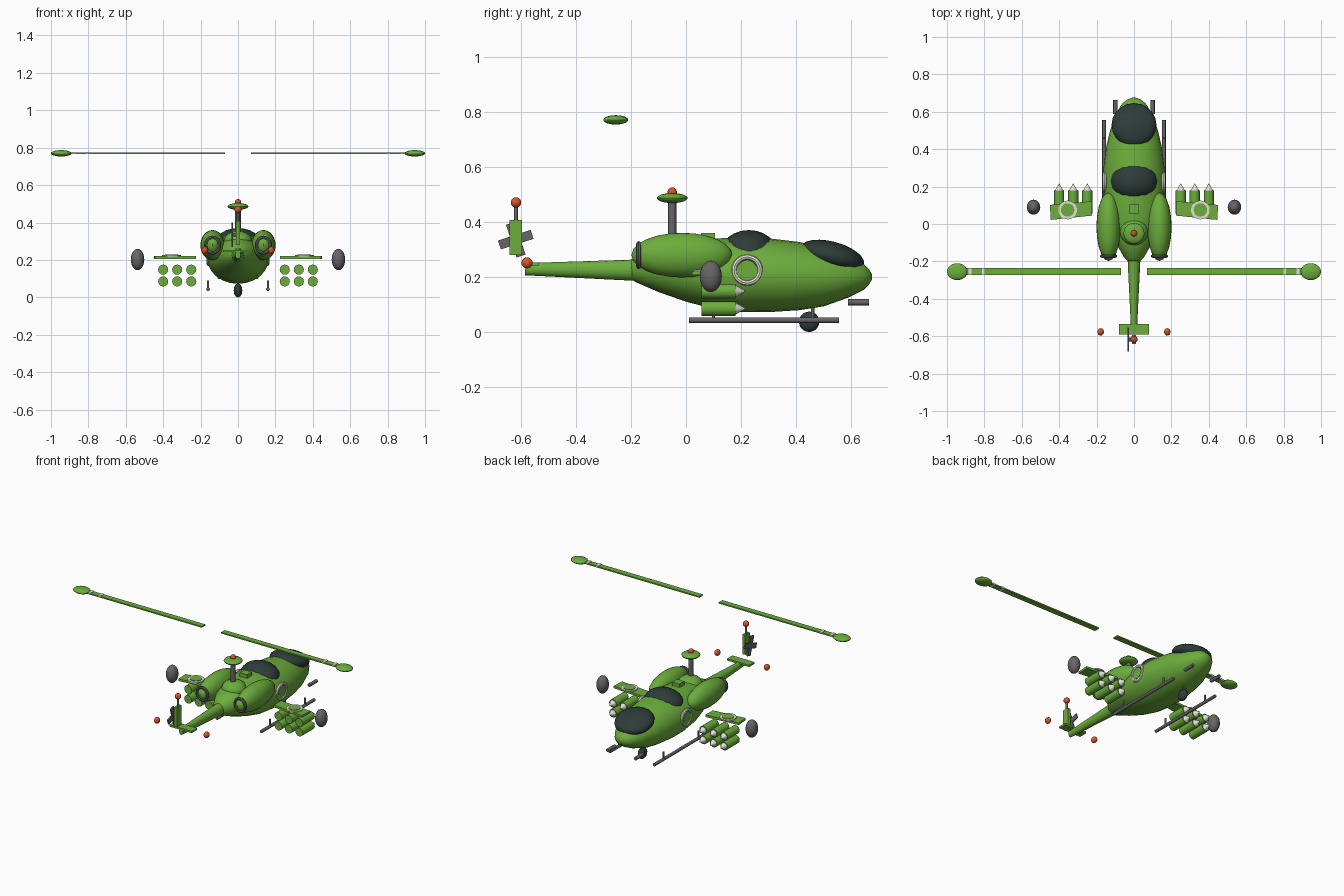
import bpy, bmesh, math
from mathutils import Vector, Matrix

if "Cube" in bpy.data.objects:
    bpy.data.objects.remove(bpy.data.objects["Cube"])


def material(name, rgb):
    m = bpy.data.materials.new(name)
    m.diffuse_color = (*rgb, 1)
    m.use_nodes = True
    m.node_tree.nodes["Principled BSDF"].inputs["Base Color"].default_value = m.diffuse_color
    return m


GREEN = material("leaf_green", (0.15, 0.42, 0.045))
GLASS = material("dark_glass", (0.026, 0.045, 0.04))
GREY = material("metal_grey", (0.135, 0.13, 0.13))
WHITE = material("off_white", (0.75, 0.75, 0.69))
RED = material("signal_red", (0.67, 0.09, 0.026))


def finish(name, bm, mat):
    bmesh.ops.recalc_face_normals(bm, faces=bm.faces[:])
    me = bpy.data.meshes.new(name)
    bm.to_mesh(me)
    bm.free()
    me.materials.append(mat)
    ob = bpy.data.objects.new(name, me)
    bpy.context.collection.objects.link(ob)
    bpy.ops.object.select_all(action='DESELECT')
    ob.select_set(True)
    bpy.context.view_layer.objects.active = ob
    bpy.ops.object.shade_smooth_by_angle(angle=math.radians(40))
    return ob


def ball(name, loc, rad, mat, tilt=0, seg=20, rings=12):
    bm = bmesh.new()
    m = Matrix.Translation(loc) @ Matrix.Rotation(tilt, 4, 'X') @ Matrix.Diagonal((*rad, 1))
    bmesh.ops.create_uvsphere(bm, u_segments=seg, v_segments=rings, radius=1, matrix=m)
    return finish(name, bm, mat)


def rod(name, a, b, r1, r2, mat, seg=16):
    # cylinder or cone from point a to point b
    a, b = Vector(a), Vector(b)
    d = b - a
    bm = bmesh.new()
    m = Matrix.Translation((a + b) / 2) @ d.to_track_quat('Z', 'Y').to_matrix().to_4x4()
    bmesh.ops.create_cone(bm, cap_ends=True, segments=seg, radius1=r1, radius2=r2,
                          depth=d.length, matrix=m)
    return finish(name, bm, mat)


def box(name, loc, size, mat, tilt=0):
    bm = bmesh.new()
    m = Matrix.Translation(loc) @ Matrix.Rotation(tilt, 4, 'X') @ Matrix.Diagonal((*size, 1))
    bmesh.ops.create_cube(bm, size=1, matrix=m)
    return finish(name, bm, mat)


def torus(name, loc, axis, major, minor, mat, stretch=1.0, n=28, k=8):
    # ring around the given axis, stretched along z
    bm = bmesh.new()
    q = Vector(axis).to_track_quat('Z', 'Y')
    vs = []
    for i in range(n):
        a = 2 * math.pi * i / n
        for j in range(k):
            b = 2 * math.pi * j / k
            r = major + minor * math.cos(b)
            p = q @ Vector((r * math.cos(a), r * math.sin(a), minor * math.sin(b)))
            p.z *= stretch
            vs.append(bm.verts.new(p + Vector(loc)))
    for i in range(n):
        for j in range(k):
            i2, j2 = (i + 1) % n, (j + 1) % k
            bm.faces.new((vs[i * k + j], vs[i2 * k + j], vs[i2 * k + j2], vs[i * k + j2]))
    return finish(name, bm, mat)


def loft(name, rows, mat, n=24):
    # elliptical sections along y: (y, half width, centre z, half height)
    bm = bmesh.new()
    rings = []
    for y, w, z, h in rows:
        rings.append([bm.verts.new((w * math.cos(2 * math.pi * i / n), y,
                                    z + h * math.sin(2 * math.pi * i / n))) for i in range(n)])
    for r, s in zip(rings, rings[1:]):
        for i in range(n):
            bm.faces.new((r[i], r[(i + 1) % n], s[(i + 1) % n], s[i]))
    bm.faces.new(rings[0])
    bm.faces.new(rings[-1])
    return finish(name, bm, mat)


# Fuselage and tail boom
loft("fuselage", [(-0.2, 0.03, 0.225, 0.034), (-0.18, 0.052, 0.23, 0.05), (-0.1, 0.098, 0.23, 0.085),
                  (0, 0.138, 0.222, 0.112), (0.1, 0.158, 0.212, 0.128), (0.2, 0.165, 0.207, 0.134),
                  (0.3, 0.163, 0.206, 0.134), (0.41, 0.149, 0.203, 0.124), (0.5, 0.128, 0.2, 0.107),
                  (0.59, 0.097, 0.2, 0.075), (0.645, 0.062, 0.2, 0.047), (0.665, 0.037, 0.2, 0.027),
                  (0.675, 0.012, 0.2, 0.01)], GREEN)
loft("tail_boom", [(-0.585, 0.015, 0.228, 0.022), (-0.15, 0.036, 0.224, 0.04)], GREEN, 16)

# Canopies
ball("front_canopy", (0, 0.53, 0.276), (0.12, 0.12, 0.052), GLASS, math.radians(-15))
ball("rear_canopy", (0, 0.228, 0.285), (0.126, 0.104, 0.085), GLASS)

# Mast and hub
ball("mast_dome", (0, -0.04, 0.3), (0.075, 0.075, 0.055), GREEN)
rod("mast", (0, -0.05, 0.32), (0, -0.05, 0.48), 0.015, 0.015, GREY)
ball("hub_disc", (0, -0.05, 0.486), (0.056, 0.056, 0.018), GREEN)
ball("hub_light", (0, -0.05, 0.508), (0.017, 0.017, 0.017), RED)
box("roof_box", (0, 0.08, 0.34), (0.052, 0.05, 0.04), GREEN)

# Tail fin, stabiliser and tail rotor
box("stabiliser", (0, -0.563, 0.247), (0.16, 0.055, 0.012), GREEN)
box("tail_fin", (0, -0.618, 0.343), (0.02, 0.047, 0.128), GREEN)
rod("fin_mast", (0, -0.617, 0.4), (0, -0.617, 0.47), 0.007, 0.007, GREY)
ball("fin_light", (0, -0.617, 0.47), (0.019, 0.019, 0.019), RED)
for i, t in enumerate((18, 108)):
    box(f"tail_rotor_blade_{i}", (-0.03, -0.618, 0.335), (0.008, 0.125, 0.034), GREY, math.radians(t))
rod("tail_rotor_axle", (-0.034, -0.618, 0.335), (0, -0.618, 0.335), 0.01, 0.01, GREY)

# Nose wheel
ball("nose_wheel", (0, 0.447, 0.037), (0.023, 0.037, 0.037), GLASS)
rod("nose_wheel_strut", (0, 0.46, 0.05), (0, 0.46, 0.1), 0.006, 0.006, GREY)

for s, side in ((-1, "left"), (1, "right")):
    # Main rotor half
    box(f"rotor_blade_{side}", (s * 0.5, -0.255, 0.77), (0.86, 0.037, 0.008), GREEN)
    ball(f"rotor_tip_{side}", (s * 0.945, -0.255, 0.77), (0.055, 0.045, 0.017), GREEN)
    for x in (0.806, 0.878):
        box(f"rotor_stripe_{side}", (s * x, -0.255, 0.771), (0.016, 0.038, 0.012), WHITE)

    # Engine pod with exhaust ring
    ball(f"engine_{side}", (s * 0.136, -0.015, 0.279), (0.065, 0.183, 0.081), GREEN)
    torus(f"exhaust_ring_{side}", (s * 0.136, -0.172, 0.279), (0, 1, 0), 0.037, 0.009, GREY, 1.1)

    # Roundel on the flank
    torus(f"roundel_ring_{side}", (s * 0.158, 0.222, 0.225), (1, 0, 0), 0.047, 0.01, WHITE)
    rod(f"roundel_disc_{side}", (s * 0.12, 0.222, 0.225), (s * 0.164, 0.222, 0.225), 0.036, 0.036, GREEN, 24)

    # Stub wing, slightly swept, with roundel plates
    bm = bmesh.new()
    prof = [(0.225, 0.045), (0.445, 0.022), (0.45, 0.102), (0.225, 0.122)]
    lo = [bm.verts.new((s * x, y, 0.206)) for x, y in prof]
    hi = [bm.verts.new((s * x, y, 0.22)) for x, y in prof]
    bm.faces.new(lo)
    bm.faces.new(hi)
    for i in range(4):
        j = (i + 1) % 4
        bm.faces.new((lo[i], lo[j], hi[j], hi[i]))
    finish(f"stub_wing_{side}", bm, GREEN)
    rod(f"wing_roundel_ring_{side}", (s * 0.355, 0.075, 0.218), (s * 0.355, 0.075, 0.225), 0.05, 0.05, WHITE, 28)
    rod(f"wing_roundel_disc_{side}", (s * 0.355, 0.075, 0.22), (s * 0.355, 0.075, 0.228), 0.036, 0.036, GREEN, 28)

    # Rockets under the wing
    for x in (0.25, 0.325, 0.4):
        for z in (0.148, 0.085):
            rod(f"rocket_body_{side}", (s * x, 0.057, z), (s * x, 0.18, z), 0.027, 0.027, GREEN)
            rod(f"rocket_tip_{side}", (s * x, 0.18, z), (s * x, 0.216, z), 0.022, 0.001, WHITE)

    # Wing tip pod and tail light
    ball(f"wing_tip_pod_{side}", (s * 0.537, 0.09, 0.202), (0.036, 0.04, 0.057), GREY)
    ball(f"tail_light_{side}", (s * 0.178, -0.577, 0.251), (0.017, 0.02, 0.02), RED)

    # Skid with struts, nose gun
    rod(f"skid_{side}", (s * 0.16, 0.01, 0.043), (s * 0.16, 0.555, 0.043), 0.01, 0.01, GREY, 12)
    for y in (0.1, 0.46):
        rod(f"skid_strut_{side}", (s * 0.16, y, 0.043), (s * 0.16, y, 0.09), 0.006, 0.006, GREY, 10)
    rod(f"nose_gun_{side}", (s * 0.1, 0.588, 0.108), (s * 0.1, 0.664, 0.108), 0.011, 0.011, GREY, 12)
